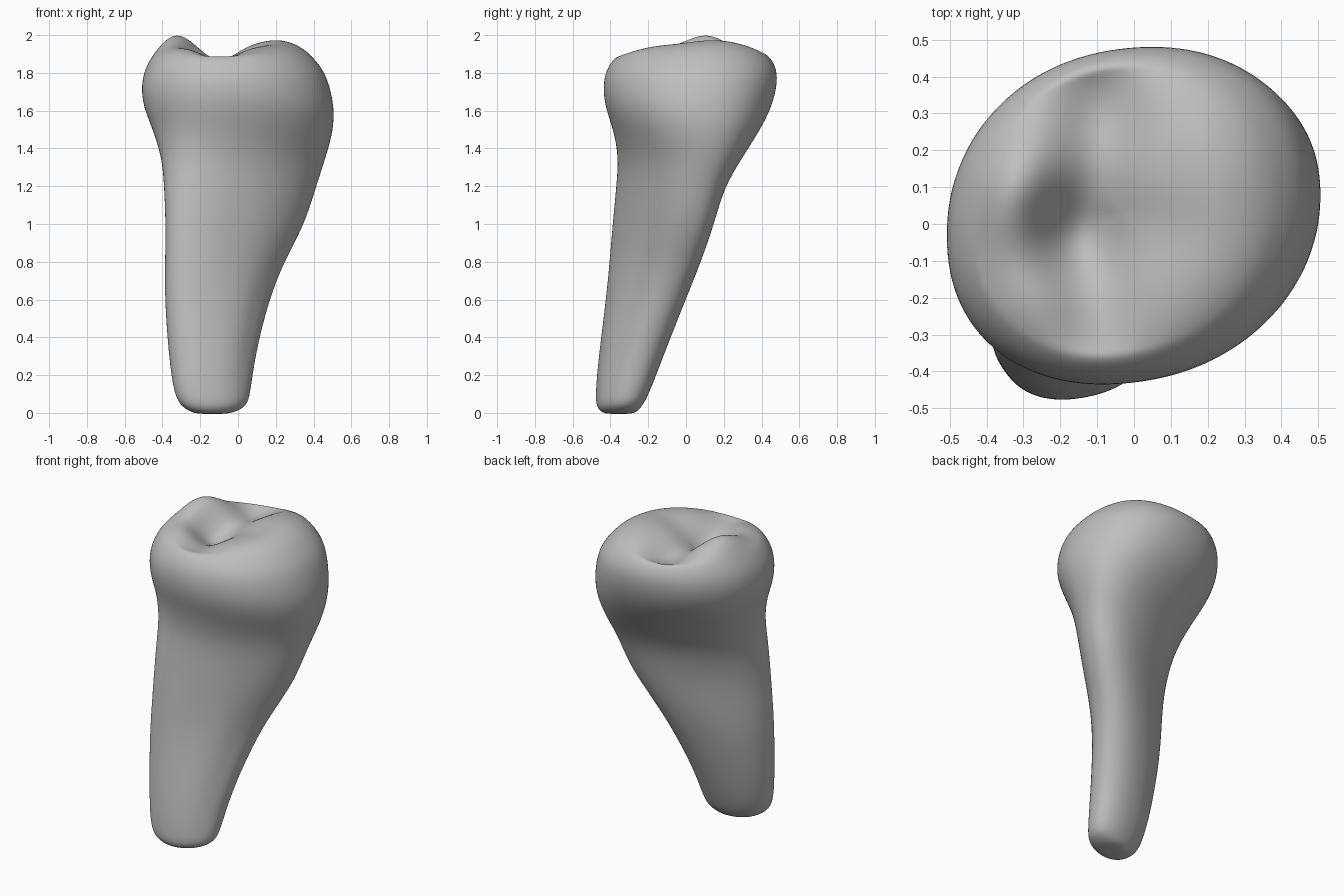
import bpy
import bmesh
from math import cos, sin, pi, exp, copysign

cube = bpy.data.objects.get("Cube")
if cube:
    bpy.data.objects.remove(cube, do_unlink=True)

SIDES = 40
POWER = 2.15                     # slightly squarer than an ellipse
DUAL = POWER / (POWER - 1)

# Cross-sections from root tip to crown rim: height, x range, y range, diagonal lean
SECTIONS = [
    (-.005, -.23, -.04, -.44, -.27, .2),
    (.03, -.3, .045, -.475, -.235, .25),
    (.1, -.34, .066, -.48, -.195, .27),
    (.3, -.367, .09, -.463, -.12, .28),
    (.6, -.389, .165, -.425, 0, .43),
    (.8, -.387, .245, -.405, .08, .52),
    (1, -.384, .355, -.389, .15, .56),
    (1.2, -.392, .415, -.37, .205, .5),
    (1.35, -.404, .465, -.359, .3, .4),
    (1.5, -.452, .508, -.387, .397, .22),
    (1.62, -.503, .51, -.43, .455, .13),
    (1.73, -.515, .487, -.442, .484, .11),
    (1.82, -.495, .452, -.425, .484, .1),
    (1.89, -.455, .39, -.37, .443, .1),
]


def hill(x, y, cx, cy, wide, deep):
    return exp(-((x - cx) / wide) ** 2 / 2 - ((y - cy) / deep) ** 2 / 2)


def chewing_height(x, y):
    """Cusps, the grooves between them and a pit."""
    z = 1.92
    z += .11 * hill(x, y, -.335, .1, .12, .12)
    z += .03 * hill(x, y, -.27, -.2, .08, .1)
    z += .058 * hill(x, y, .22, .12, .15, .26)
    z -= .055 * hill(x, y, -.1, 0, .08, 2)
    z -= .1 * hill(x, y, -.18, -.02, .08, .1)
    z -= .02 * hill(x, y, .05, -.02, .14, .08)
    z -= .03 * hill(x, y, -.08, .33, .1, .09)
    return z


def squared(value):
    return copysign(abs(value) ** (2 / POWER), value)


def outline(section, scale=1):
    """Leaning rounded outline that fits the x and y range of a section."""
    z, x0, x1, y0, y1, lean = section
    upright = (1 - lean ** DUAL) ** (1 / DUAL)
    points = []
    for i in range(SIDES):
        a = 2 * pi * i / SIDES
        across, along = squared(cos(a)), squared(sin(a))
        # Shallow groove down the left side of the root
        reach = scale * (1 - .06 * hill((a + pi) % (2 * pi) - pi, z, -.65, .5, .25, .25))
        x = (x0 + x1) / 2 + reach * (x1 - x0) / 2 * across
        y = (y0 + y1) / 2 + reach * (y1 - y0) / 2 * (upright * along + lean * across)
        points.append((x, y, z))
    return points


def bridge(bm, low, high):
    for i in range(SIDES):
        j = (i + 1) % SIDES
        bm.faces.new((low[i], low[j], high[j], high[i]))


bm = bmesh.new()

# Root and crown walls
rings = [[bm.verts.new(p) for p in outline(s)] for s in SECTIONS]

# Chewing surface, rolling over from the rim
rim = SECTIONS[-1]
for scale in (.94, .86, .75, .64, .54, .44, .34, .24, .12):
    blend = 1 - scale ** 7
    ring = []
    for x, y, z in outline(rim, scale):
        ring.append(bm.verts.new((x, y, z + blend * (chewing_height(x, y) - z))))
    rings.append(ring)

for low, high in zip(rings, rings[1:]):
    bridge(bm, low, high)

# Close both ends with fans
for ring in (rings[0], rings[-1]):
    middle = sum((v.co for v in ring), ring[0].co * 0) / SIDES
    centre = bm.verts.new(middle)
    for i in range(SIDES):
        bm.faces.new((ring[i], ring[(i + 1) % SIDES], centre))

bmesh.ops.recalc_face_normals(bm, faces=bm.faces)
for face in bm.faces:
    face.smooth = True

mesh = bpy.data.meshes.new("tooth")
bm.to_mesh(mesh)
bm.free()
tooth = bpy.data.objects.new("tooth", mesh)
bpy.context.collection.objects.link(tooth)

# Soft finish
soften = tooth.modifiers.new("soften", "SUBSURF")
soften.levels = 2
soften.render_levels = 2

# Plain grey
grey = bpy.data.materials.new("plain grey")
grey.use_nodes = True
colour = (.52, .52, .52, 1)
grey.diffuse_color = colour
grey.node_tree.nodes["Principled BSDF"].inputs["Base Color"].default_value = colour
mesh.materials.append(grey)
